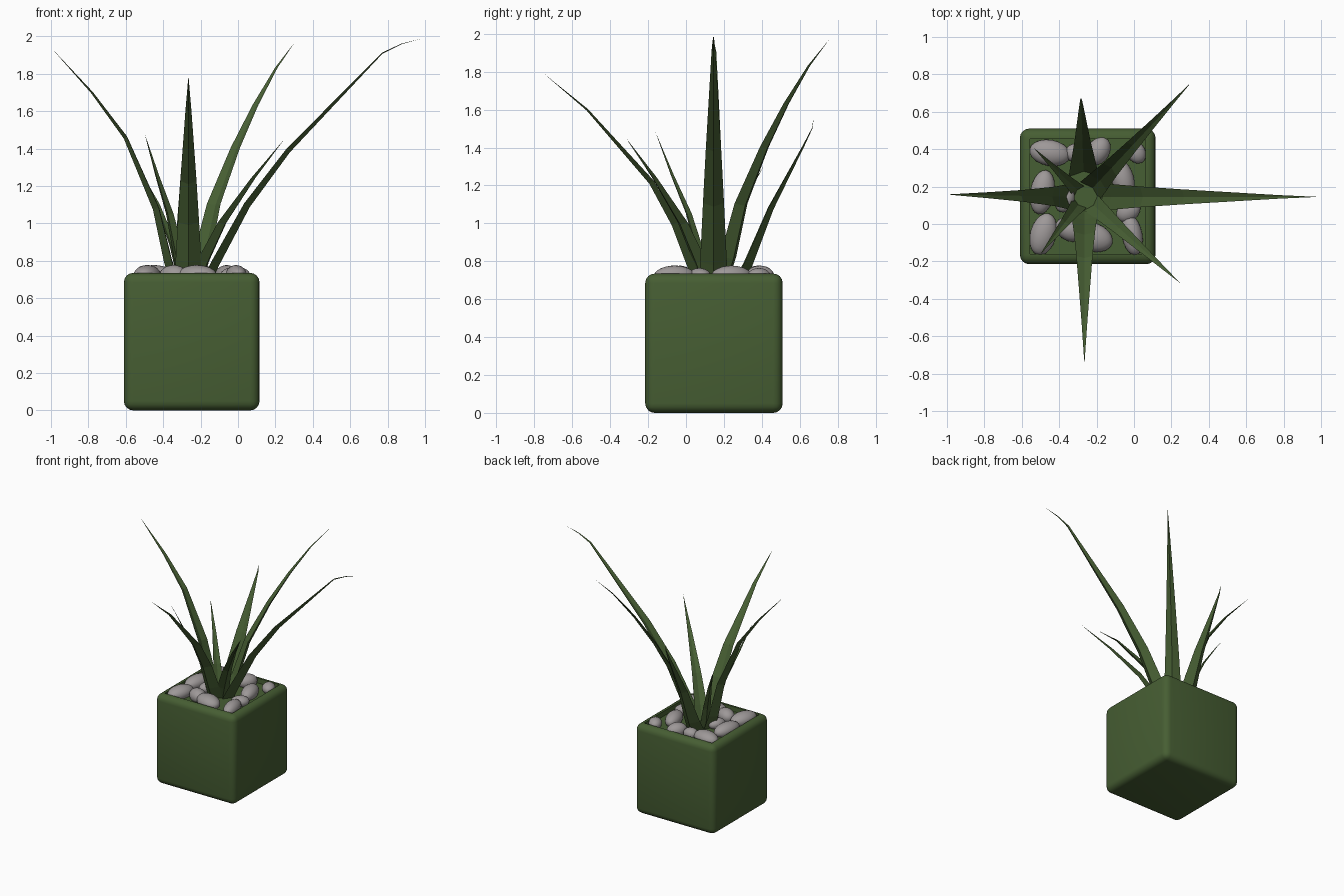
import bpy, bmesh, math
from mathutils import Vector, Matrix

if "Cube" in bpy.data.objects:
    bpy.data.objects.remove(bpy.data.objects["Cube"])


def material(name, rgb):
    m = bpy.data.materials.new(name)
    m.diffuse_color = (*rgb, 1)
    m.use_nodes = True
    m.node_tree.nodes["Principled BSDF"].inputs["Base Color"].default_value = m.diffuse_color
    return m


GREEN = material("dark_green", (0.062, 0.112, 0.033))
GREY = material("pebble_grey", (0.34, 0.315, 0.315))


def make(name, bm, mat, smooth=None):
    bmesh.ops.recalc_face_normals(bm, faces=bm.faces)
    me = bpy.data.meshes.new(name)
    bm.to_mesh(me)
    bm.free()
    me.materials.append(mat)
    ob = bpy.data.objects.new(name, me)
    bpy.context.collection.objects.link(ob)
    if smooth:
        bpy.ops.object.select_all(action='DESELECT')
        ob.select_set(True)
        bpy.context.view_layer.objects.active = ob
        bpy.ops.object.shade_smooth_by_angle(angle=math.radians(smooth))
    return ob


# Pot: rounded cube whose flat top is sunk into a shallow tray
bm = bmesh.new()
bmesh.ops.create_cube(bm, size=1, matrix=Matrix.Translation((-0.2475, 0.1475, 0.3675))
                      @ Matrix.Diagonal((0.725, 0.725, 0.735, 1)))
bmesh.ops.bevel(bm, geom=bm.edges[:], offset=0.05, segments=4, profile=0.5, affect='EDGES')
top = max(bm.faces, key=lambda f: f.calc_center_median().z)
bmesh.ops.inset_region(bm, faces=[top], thickness=0.006)
ext = bmesh.ops.extrude_face_region(bm, geom=[top])
bmesh.ops.translate(bm, vec=(0, 0, -0.04),
                    verts=[v for v in ext["geom"] if isinstance(v, bmesh.types.BMVert)])
if top.is_valid:
    bmesh.ops.delete(bm, geom=[top], context='FACES_ONLY')
make("pot", bm, GREEN, 35)

# Pebbles: x, y, half length, half width, turn in degrees
pebbles = [
    (-0.45, 0.38, 0.11, 0.07, -10), (-0.49, 0.17, 0.12, 0.065, 80),
    (-0.485, -0.055, 0.115, 0.07, 75), (-0.345, -0.03, 0.08, 0.06, -30),
    (-0.22, -0.07, 0.11, 0.075, -20), (-0.01, -0.06, 0.11, 0.055, 100),
    (-0.03, 0.07, 0.07, 0.055, 40), (-0.06, 0.24, 0.11, 0.06, 105),
    (0.01, 0.385, 0.065, 0.05, 120), (-0.19, 0.39, 0.08, 0.06, 60),
    (-0.31, 0.38, 0.06, 0.05, 0), (-0.37, 0.13, 0.07, 0.05, 70),
]
for i, (x, y, a, b, t) in enumerate(pebbles):
    bm = bmesh.new()
    bmesh.ops.create_icosphere(bm, subdivisions=3, radius=1, matrix=(
        Matrix.Translation((x, y, 0.722)) @ Matrix.Rotation(math.radians(t), 4, 'Z')
        @ Matrix.Diagonal((a, b, 0.055 if a > 0.075 else 0.042, 1))))
    make(f"pebble_{i + 1}", bm, GREY, 60)

# Leaves: direction in degrees, base width, path of (distance from centre, height)
leaves = [
    (179, 0.145, [(.07, .69), (.105, .8), (.17, 1.08), (.335, 1.46), (.515, 1.7), (.735, 1.94)]),
    (0, 0.15, [(.09, .69), (.14, .79), (.31, 1.1), (.53, 1.39), (1.035, 1.91), (1.14, 1.96), (1.255, 1.99)]),
    (-90, 0.15, [(.07, .69), (.12, .8), (.2, 1.0), (.325, 1.22), (.665, 1.6), (.895, 1.79)]),
    (92, 0.16, [(.13, .69), (.18, .79), (.3, 1.08), (.475, 1.41), (.52, 1.5), (.53, 1.56)]),
    (47, 0.14, [(.06, .69), (.12, .82), (.21, 1.1), (.375, 1.4), (.53, 1.63), (.69, 1.83), (.835, 1.97)]),
    (-42, 0.11, [(.06, .69), (.12, .8), (.25, 1.0), (.47, 1.24), (.69, 1.45)]),
    (136, 0.08, [(.05, .69), (.12, .88), (.23, 1.1), (.33, 1.24), (.38, 1.3)]),
    (-127.5, 0.09, [(.05, .69), (.1, .85), (.17, 1.05), (.275, 1.25), (.385, 1.48)]),
]
CENTRE = Vector((-0.265, 0.145, 0))
for i, (deg, width, path) in enumerate(leaves):
    a = math.radians(deg)
    out = Vector((math.cos(a), math.sin(a), 0))
    side = Vector((-math.sin(a), math.cos(a), 0))
    pts = [CENTRE + out * r + Vector((0, 0, z)) for r, z in path]
    dist = [0]
    for p, q in zip(pts, pts[1:]):
        dist.append(dist[-1] + (q - p).length)
    bm = bmesh.new()
    rings = []
    for k, p in enumerate(pts[:-1]):
        along = (pts[k + 1] - pts[max(k - 1, 0)]).normalized()
        up = side.cross(along).normalized()
        if up.z < 0:
            up = -up
        w = width / 2 * (1 - dist[k] / dist[-1])
        # folded blade: two edges, a keel below and a groove above
        rings.append([bm.verts.new(p + side * s * w + up * h * w)
                      for s, h in ((-1, .25), (0, -.4), (1, .25), (0, -.05))])
    tip = bm.verts.new(pts[-1])
    for r0, r1 in zip(rings, rings[1:]):
        for j in range(4):
            n = (j + 1) % 4
            bm.faces.new((r0[j], r0[n], r1[n], r1[j]))
    for j in range(4):
        bm.faces.new((rings[-1][j], rings[-1][(j + 1) % 4], tip))
    bm.faces.new(rings[0][::-1])
    make(f"leaf_{i + 1}", bm, GREEN)
